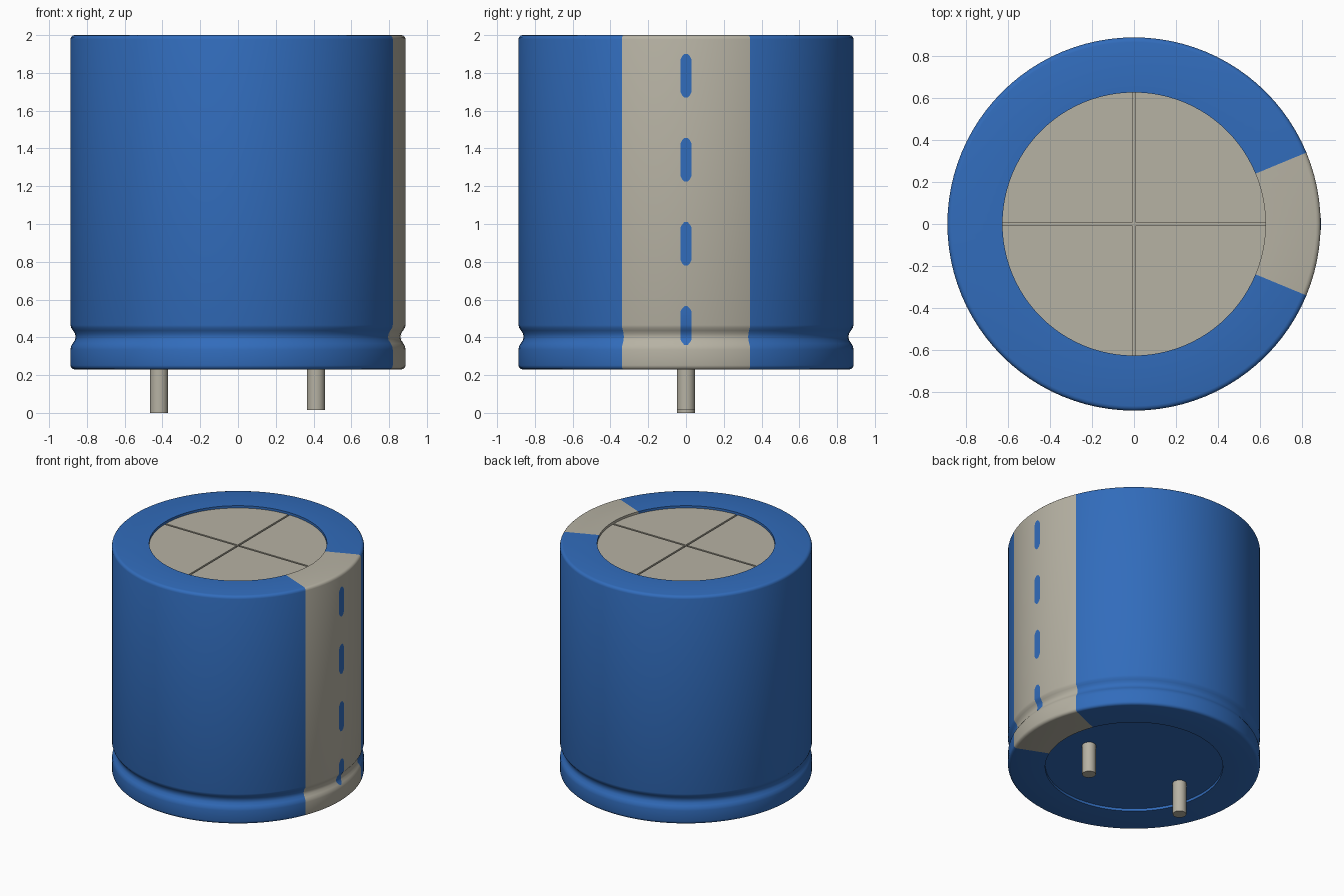
import bpy, bmesh, math

if "Cube" in bpy.data.objects:
    bpy.data.objects.remove(bpy.data.objects["Cube"], do_unlink=True)

R, R_IN = 0.887, 0.625        # sleeve outer radius, opening radius
Z0, Z1 = 0.23, 2.0            # sleeve bottom and top
SEG = 96
STRIPE = math.radians(22.5)   # half angle of the polarity stripe on +x


def material(name, rgb):
    m = bpy.data.materials.new(name)
    m.use_nodes = True
    m.diffuse_color = (*rgb, 1)
    m.node_tree.nodes["Principled BSDF"].inputs["Base Color"].default_value = (*rgb, 1)
    return m


BLUE = material("sleeve blue", (0.031, 0.150, 0.500))
GREY = material("warm grey", (0.470, 0.445, 0.368))


def finish(name, bm, mats, smooth=True):
    me = bpy.data.meshes.new(name)
    bm.normal_update()
    bm.to_mesh(me)
    bm.free()
    for m in mats:
        me.materials.append(m)
    ob = bpy.data.objects.new(name, me)
    bpy.context.collection.objects.link(ob)
    if smooth:
        bpy.ops.object.select_all(action='DESELECT')
        ob.select_set(True)
        bpy.context.view_layer.objects.active = ob
        bpy.ops.object.shade_smooth_by_angle(angle=math.radians(35))
    return ob


def cylinder(name, r, z_low, z_high, mat, x=0.0, seg=SEG):
    bm = bmesh.new()
    bmesh.ops.create_cone(bm, cap_ends=True, segments=seg, radius1=r, radius2=r,
                          depth=z_high - z_low)
    bmesh.ops.translate(bm, verts=bm.verts, vec=(x, 0, (z_low + z_high) / 2))
    return finish(name, bm, [mat])


# Outer wall, bottom to top, with rounded rims and the crimp groove
def rim(z, sign, order):
    c = 0.022
    return [(R - c + c * math.cos(a), z + sign * (c * math.sin(a) - c))
            for a in (math.radians(d) for d in order)]


groove = [(R, 0.335), (R - 0.003, 0.352), (R - 0.012, 0.368), (R - 0.024, 0.385),
          (R - 0.027, 0.402), (R - 0.024, 0.42), (R - 0.014, 0.436),
          (R - 0.004, 0.45), (R, 0.465)]
wall = rim(Z0, -1, (90, 60, 30, 0)) + groove + rim(Z1, 1, (0, 30, 60, 90))
profile = [(R_IN, Z0 + 0.025), (R_IN, Z0)] + wall + [(R_IN, Z1), (R_IN, Z1 - 0.025)]

# Sleeve: lathe of the profile, stripe faces chosen by angle
bm = bmesh.new()
rings = [[bm.verts.new((r * math.cos(2 * math.pi * i / SEG),
                        r * math.sin(2 * math.pi * i / SEG), z)) for i in range(SEG)]
         for r, z in profile]
for low, high in zip(rings, rings[1:]):
    for i in range(SEG):
        j = (i + 1) % SEG
        f = bm.faces.new((low[i], low[j], high[j], high[i]))
        c = f.calc_center_median()
        f.material_index = int(abs(math.atan2(c.y, c.x)) < STRIPE)
finish("sleeve", bm, [BLUE, GREY])


def wall_radius(z):
    for (ra, za), (rb, zb) in zip(wall, wall[1:]):
        if za <= z <= zb and zb > za:
            return ra + (rb - ra) * (z - za) / (zb - za)
    return R


# Stripe marks: thin slot-shaped plates that follow the wall
def stripe_mark(name, z_low, z_high, half=0.029):
    inner = [z for _, z in groove if z_low + 0.03 < z < z_high - 0.03]
    ends = [(z_low, 0.3), (z_low + 0.012, 0.7), (z_low + 0.028, 1)]
    tips = [(z_high - 0.028, 1), (z_high - 0.012, 0.7), (z_high, 0.3)]
    bm = bmesh.new()
    rows = []
    for z, w in ends + [(z, 1) for z in inner] + tips:
        r = wall_radius(z) + 0.003
        rows.append([bm.verts.new((r * math.cos(k * w * half / r),
                                   r * math.sin(k * w * half / r), z))
                     for k in (-1, 0, 1)])
    for a, b in zip(rows, rows[1:]):
        for k in (0, 1):
            bm.faces.new((a[k], a[k + 1], b[k + 1], b[k]))
    finish(name, bm, [BLUE])


for n, (lo, hi) in enumerate([(1.67, 1.9), (1.225, 1.455), (0.78, 1.01), (0.36, 0.565)]):
    stripe_mark(f"stripe_mark_{n + 1}", lo, hi)

# Can end: base disc plus four raised quarters leaving a cross-shaped vent groove
cylinder("can_top", R_IN + 0.005, 1.90, 1.965, GREY)
bm = bmesh.new()
gap, r = 0.007, R_IN + 0.003
a0 = math.asin(gap / r)
for q in range(4):
    n = 24
    pts = [(gap, gap)] + [(r * math.cos(a0 + (math.pi / 2 - 2 * a0) * i / n),
                           r * math.sin(a0 + (math.pi / 2 - 2 * a0) * i / n))
                          for i in range(n + 1)]
    co, si = round(math.cos(q * math.pi / 2)), round(math.sin(q * math.pi / 2))
    pts = [(x * co - y * si, x * si + y * co) for x, y in pts]
    top = [bm.verts.new((x, y, 1.982)) for x, y in pts]
    low = [bm.verts.new((x, y, 1.96)) for x, y in pts]
    bm.faces.new(top)
    for i in range(len(pts)):
        j = (i + 1) % len(pts)
        bm.faces.new((low[i], low[j], top[j], top[i]))
finish("vent_quarters", bm, [GREY], smooth=False)

# Recessed base plate and the two terminals
cylinder("base_plate", R_IN + 0.005, 0.25, 0.32, BLUE)
cylinder("right_pin", 0.048, 0.0, 0.27, GREY, x=-0.418, seg=20)
cylinder("left_pin", 0.048, 0.015, 0.27, GREY, x=0.413, seg=20)
